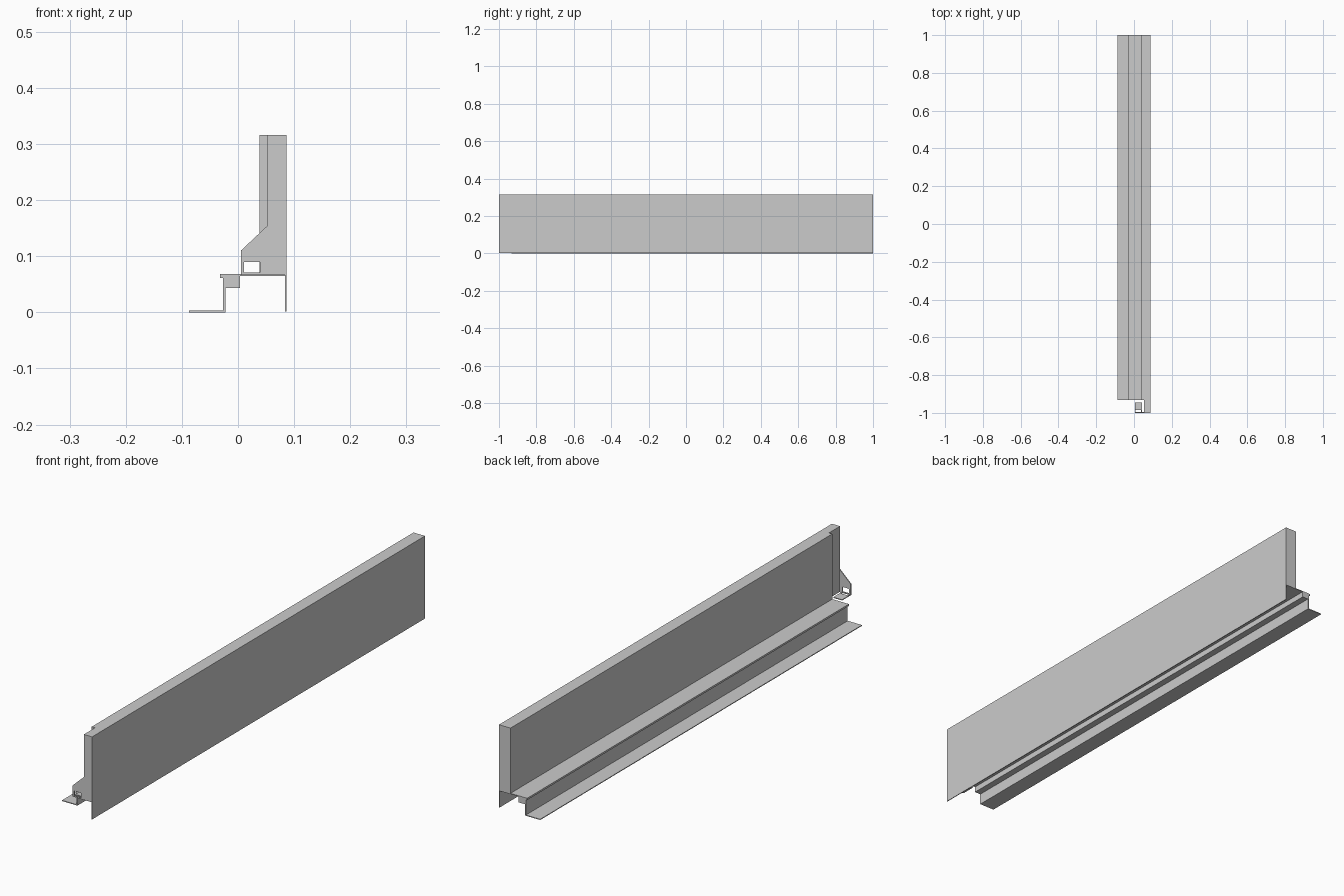
import bpy, bmesh

if "Cube" in bpy.data.objects:
    bpy.data.objects.remove(bpy.data.objects["Cube"])


def extrude_profile(name, points, y0, y1):
    """Closed x/z profile extruded along y."""
    bm = bmesh.new()
    face = bm.faces.new([bm.verts.new((x, y0, z)) for x, z in points])
    moved = bmesh.ops.extrude_face_region(bm, geom=[face])["geom"]
    for v in moved:
        if isinstance(v, bmesh.types.BMVert):
            v.co.y = y1
    bmesh.ops.recalc_face_normals(bm, faces=bm.faces)
    mesh = bpy.data.meshes.new(name)
    bm.to_mesh(mesh)
    bm.free()
    obj = bpy.data.objects.new(name, mesh)
    bpy.context.collection.objects.link(obj)
    return obj


def box(name, x0, x1, y0, y1, z0, z1):
    return extrude_profile(name, [(x0, z0), (x1, z0), (x1, z1), (x0, z1)], y0, y1)


STEP = -0.933   # where the thick board and the rail stop
DECK = 0.067    # shelf height
TOP = 0.316

# Upright board, stepped thinner at the front end
box("board_core", 0.038, 0.0845, STEP, 1, DECK, TOP)
box("board_front_end", 0.052, 0.0845, -1, STEP, DECK, TOP)
box("outer_skin", 0.0835, 0.0865, -1, 1, 0.002, TOP)

# Rail: base flange, riser, stiffening block and lipped shelf
extrude_profile("rail", [
    (-0.087, 0), (-0.022, 0), (-0.022, 0.043), (0.004, 0.043),
    (0.004, DECK - 0.002), (0.084, DECK - 0.002), (0.084, DECK + 0.001),
    (-0.032, DECK + 0.001), (-0.032, 0.061), (-0.027, 0.061),
    (-0.027, 0.003), (-0.087, 0.003)], STEP, 1)

# Gusset plate at the front end, with a square window
gusset = extrude_profile("end_gusset", [
    (0.005, DECK), (0.053, DECK), (0.053, 0.155), (0.005, 0.110)], -1, -0.996)
cutter = box("gusset_window_cutter", 0.011, 0.039, -1.05, -0.95, 0.0715, 0.090)
cutter.hide_render = True
cutter.hide_viewport = True
cut = gusset.modifiers.new("window", "BOOLEAN")
cut.operation = "DIFFERENCE"
cut.solver = "EXACT"
cut.object = cutter

# Foot tab joined to the gusset by two narrow straps
box("foot_tab", 0.005, 0.042, -0.985, -0.945, DECK, 0.070)
for side, x in (("left", 0.005), ("right", 0.038)):
    box("foot_strap_" + side, x, x + 0.004, -0.997, -0.985, DECK, 0.070)
